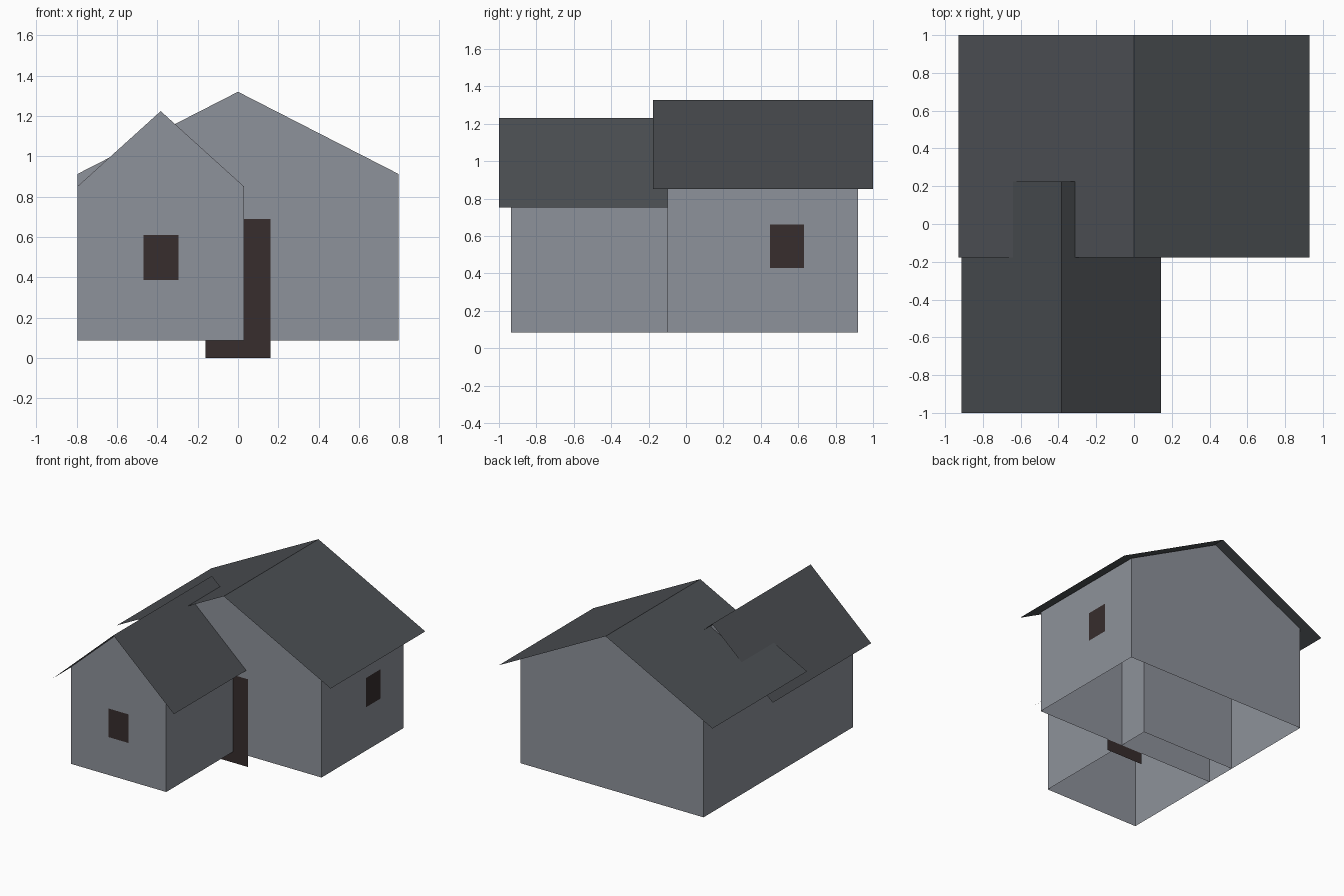
import bpy
import bmesh

cube = bpy.data.objects.get("Cube")
if cube:
    bpy.data.objects.remove(cube, do_unlink=True)


def make_material(name, colour):
    mat = bpy.data.materials.new(name)
    mat.use_nodes = True
    mat.diffuse_color = (*colour, 1)
    bsdf = next(n for n in mat.node_tree.nodes if n.type == 'BSDF_PRINCIPLED')
    bsdf.inputs["Base Color"].default_value = (*colour, 1)
    return mat


wall_grey = make_material("wall grey", (0.27, 0.287, 0.325))
roof_grey = make_material("roof dark grey", (0.07, 0.076, 0.084))
dark_brown = make_material("dark brown", (0.038, 0.026, 0.026))


def build(name, polygons, mat):
    """Make one flat-shaded object from a list of corner loops."""
    bm = bmesh.new()
    for corners in polygons:
        bm.faces.new([bm.verts.new(c) for c in corners])
    bmesh.ops.remove_doubles(bm, verts=bm.verts, dist=0.0001)
    mesh = bpy.data.meshes.new(name)
    bm.to_mesh(mesh)
    bm.free()
    mesh.materials.append(mat)
    obj = bpy.data.objects.new(name, mesh)
    bpy.context.collection.objects.link(obj)


def gabled_walls(name, x0, x1, y0, y1, base, eave, ridge):
    """Two gable ends and two side walls, open below and under the roof."""
    mid = (x0 + x1) / 2
    gable = [(x0, base), (x1, base), (x1, eave), (mid, ridge), (x0, eave)]
    front = [(x, y0, z) for x, z in gable]
    back = [(x, y1, z) for x, z in reversed(gable)]
    east = [(x1, y0, base), (x1, y1, base), (x1, y1, eave), (x1, y0, eave)]
    west = [(x0, y1, base), (x0, y0, base), (x0, y0, eave), (x0, y1, eave)]
    build(name, [front, back, east, west], wall_grey)


def gabled_roof(name, x0, x1, y0, y1, eave, ridge):
    """Two thin sheets meeting at a ridge along y."""
    mid = (x0 + x1) / 2
    west = [(x0, y0, eave), (mid, y0, ridge), (mid, y1, ridge), (x0, y1, eave)]
    east = [(mid, y0, ridge), (x1, y0, eave), (x1, y1, eave), (mid, y1, ridge)]
    build(name, [west, east], roof_grey)


def front_panel(name, x0, x1, z0, z1, y):
    build(name, [[(x0, y, z0), (x1, y, z0), (x1, y, z1), (x0, y, z1)]], dark_brown)


def side_panel(name, y0, y1, z0, z1, x):
    build(name, [[(x, y0, z0), (x, y1, z0), (x, y1, z1), (x, y0, z1)]], dark_brown)


# Main house
gabled_walls("main_walls", -0.797, 0.797, -0.1, 0.92, 0.085, 0.912, 1.32)
gabled_roof("main_roof", -0.93, 0.93, -0.177, 1.0, 0.85, 1.327)

# Front wing, running back into the main house
gabled_walls("wing_walls", -0.797, 0.03, -0.935, 0.15, 0.085, 0.85, 1.224)
gabled_roof("wing_roof", -0.912, 0.142, -1.0, 0.225, 0.752, 1.231)

# Door and windows
front_panel("door", -0.162, 0.162, 0.0, 0.69, -0.106)
front_panel("front_window", -0.47, -0.295, 0.385, 0.61, -0.939)
side_panel("side_window", 0.45, 0.63, 0.43, 0.66, 0.801)
